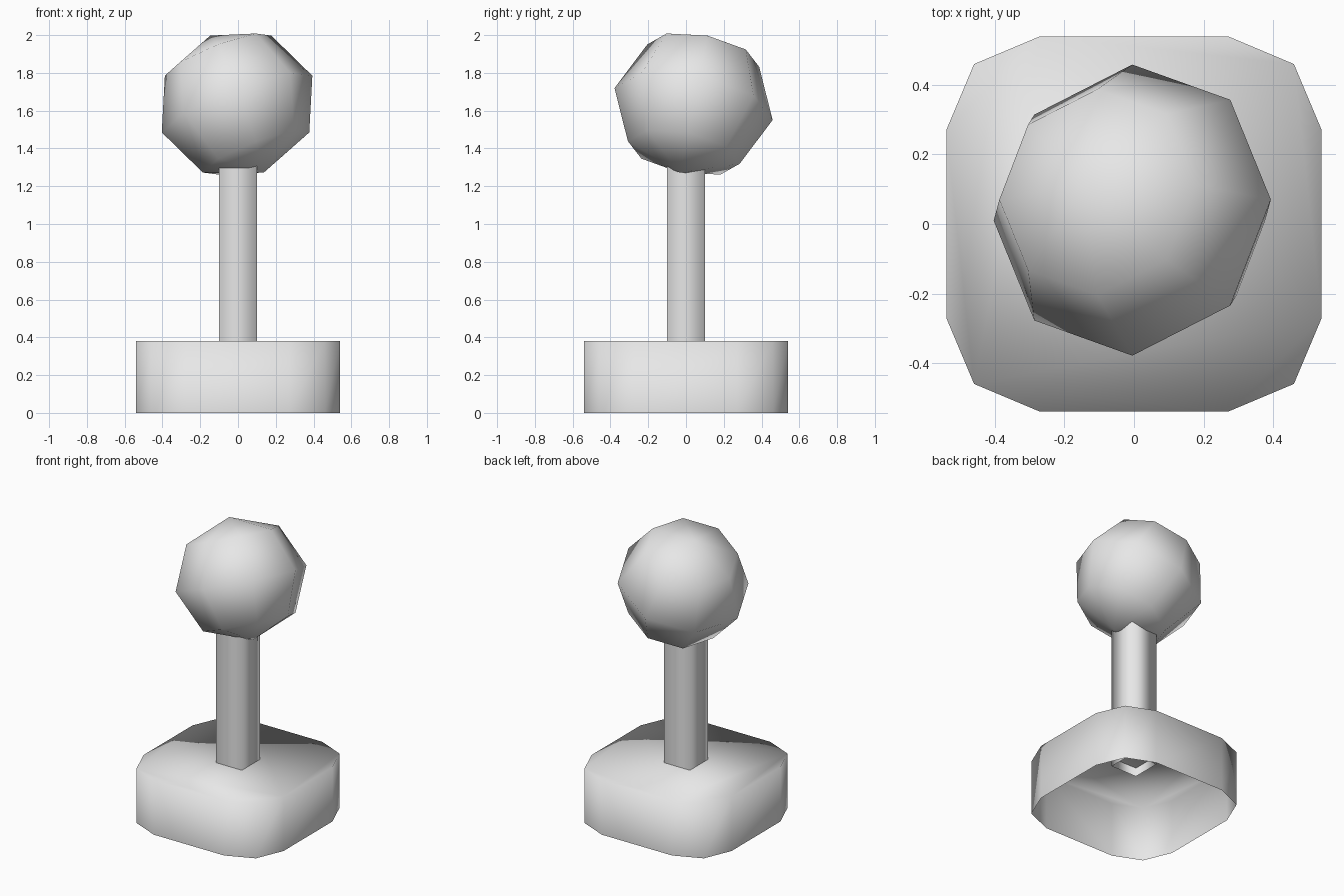
import bpy
import bmesh
from math import radians
from mathutils import Matrix

cube = bpy.data.objects.get("Cube")
if cube:
    bpy.data.objects.remove(cube, do_unlink=True)

# Single plain grey
GREY = (0.8, 0.8, 0.8, 1.0)
grey = bpy.data.materials.new("plain_grey")
grey.use_nodes = True
grey.diffuse_color = GREY
grey.node_tree.nodes["Principled BSDF"].inputs["Base Color"].default_value = GREY


def finish(name, bm):
    """Turn a bmesh into a smooth shaded grey object."""
    for face in bm.faces:
        face.smooth = True
    mesh = bpy.data.meshes.new(name)
    bm.to_mesh(mesh)
    bm.free()
    mesh.materials.append(grey)
    obj = bpy.data.objects.new(name, mesh)
    bpy.context.collection.objects.link(obj)
    return obj


def shell(name, corner, bottom, top, capped):
    """Upright tube: one corner's points repeated by quarter turns."""
    bm = bmesh.new()
    outline = []
    for turn in range(4):
        for x, y in corner:
            for _ in range(turn):
                x, y = -y, x
            outline.append((x, y))
    low = [bm.verts.new((x, y, bottom)) for x, y in outline]
    high = [bm.verts.new((x, y, top)) for x, y in outline]
    count = len(outline)
    for i in range(count):
        j = (i + 1) % count
        bm.faces.new((low[i], low[j], high[j], high[i]))
    if capped:
        bm.faces.new(high)
    return finish(name, bm)


# Chamfered base, hollow and open underneath
shell("base", [(0.54, 0.27), (0.46, 0.46), (0.27, 0.54)], 0, 0.38, True)

# Square stem, open at both ends, reaching into the ball and the base
shell("stem", [(0.1, 0.1)], 0.32, 1.38, False)

# Tilted, slightly flattened ball
ball = bmesh.new()
bmesh.ops.create_uvsphere(ball, u_segments=8, v_segments=4, radius=1)
place = (Matrix.Translation((-0.005, 0.04, 1.635))
         @ Matrix.Rotation(radians(-11.4), 4, "X")
         @ Matrix.Rotation(radians(-21), 4, "Y")
         @ Matrix.Diagonal((0.427, 0.427, 0.396, 1)))
bmesh.ops.transform(ball, matrix=place, verts=ball.verts)
finish("ball", ball)
